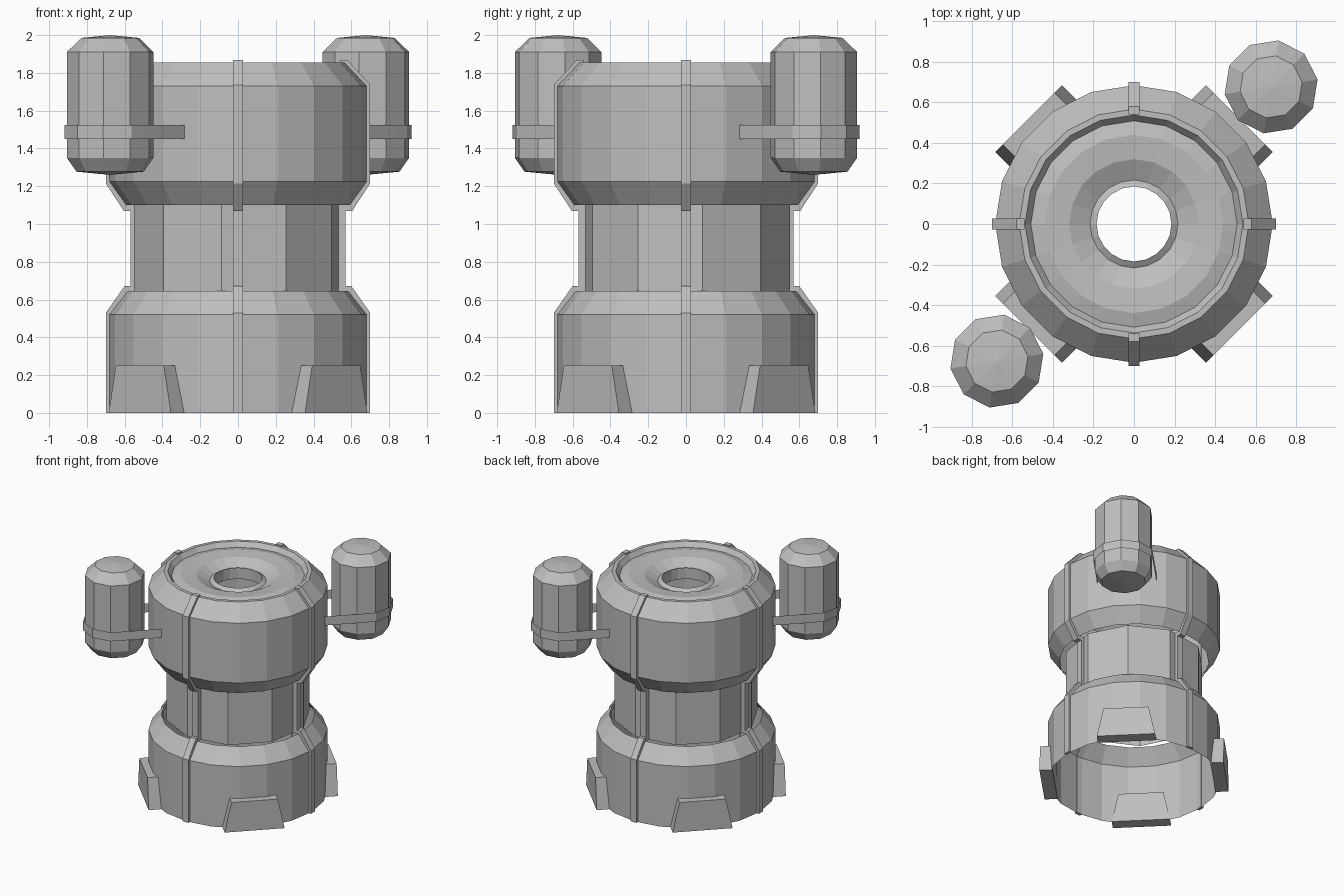
import bpy, bmesh, math
from mathutils import Matrix, Vector

if "Cube" in bpy.data.objects:
    bpy.data.objects.remove(bpy.data.objects["Cube"])

grey = bpy.data.materials.new("plain_grey")
grey.diffuse_color = (0.52, 0.52, 0.52, 1)
grey.use_nodes = True
grey.node_tree.nodes["Principled BSDF"].inputs["Base Color"].default_value = grey.diffuse_color


def finish(name, bm, normals=True):
    if normals:
        bmesh.ops.recalc_face_normals(bm, faces=bm.faces)
    me = bpy.data.meshes.new(name)
    bm.to_mesh(me)
    bm.free()
    me.materials.append(grey)
    ob = bpy.data.objects.new(name, me)
    bpy.context.collection.objects.link(ob)
    return ob


def lathe(name, profile, sides, phase=0.0, centre=(0, 0)):
    """Flat-faced surface of revolution from (radius, z), listed so faces point outwards."""
    bm = bmesh.new()
    rings = []
    for r, z in profile:
        if r == 0:
            rings.append([bm.verts.new((centre[0], centre[1], z))] * sides)
        else:
            angles = [math.radians(phase) + math.tau * i / sides for i in range(sides)]
            rings.append([bm.verts.new((centre[0] + r * math.cos(a),
                                        centre[1] + r * math.sin(a), z)) for a in angles])
    for low, high in zip(rings, rings[1:]):
        for i in range(sides):
            j = (i + 1) % sides
            loop = [low[i], low[j], high[j], high[i]]
            bm.faces.new(list(dict.fromkeys(loop)))
    return finish(name, bm, normals=False)


# Hollow body: lower drum, ten-sided neck, upper drum
lathe("lower_drum", [(.685, 0), (.685, .52), (.587, .645)], 20)
lathe("neck", [(.557, .64), (.557, 1.11)], 10, phase=9)
lathe("upper_drum", [(.595, 1.10), (.685, 1.225), (.685, 1.73), (.567, 1.855),
                     (.538, 1.855), (.508, 1.815)], 20)

# Recessed dish with an open central hole
lathe("top_dish", [(.515, 1.815), (.44, 1.835), (.32, 1.825), (.217, 1.775),
                   (.185, 1.795), (.185, 1.70)], 20)

# Four ribs that hug the body outline
rib = [(.54, 1.868), (.58, 1.868), (.70, 1.737), (.70, 1.215), (.605, 1.07),
       (.57, 1.07), (.57, .672), (.60, .672), (.70, .53), (.70, 0),
       (.675, 0), (.675, .515), (.575, .64), (.53, .64), (.53, 1.10),
       (.585, 1.11), (.675, 1.23), (.675, 1.725), (.56, 1.845), (.54, 1.845)]
for k in range(4):
    bm = bmesh.new()
    face = bm.faces.new([bm.verts.new((r, -.027, z)) for r, z in rib])
    new = bmesh.ops.extrude_face_region(bm, geom=[face])["geom"]
    bmesh.ops.translate(bm, vec=(0, .054, 0),
                        verts=[v for v in new if isinstance(v, bmesh.types.BMVert)])
    bmesh.ops.rotate(bm, verts=bm.verts, matrix=Matrix.Rotation(k * math.pi / 2, 3, 'Z'))
    finish(f"rib_{k + 1}", bm)

# Four tapered feet on the diagonals
for k in range(4):
    bm = bmesh.new()
    bmesh.ops.create_cube(bm, size=1)
    for v in bm.verts:
        top = v.co.z > 0
        width = .18 if top else .233
        v.co = Vector((.735 if v.co.x > 0 else .63,
                       math.copysign(width, v.co.y), .25 if top else 0))
    bmesh.ops.rotate(bm, verts=bm.verts,
                     matrix=Matrix.Rotation(math.radians(45 + 90 * k), 3, 'Z'))
    finish(f"foot_{k + 1}", bm)

# Two side tanks, each held by a thin U-shaped strap
for k, s in enumerate((1, -1)):
    lathe(f"tank_{k + 1}", [(0, 1.26), (.18, 1.277), (.232, 1.35), (.232, 1.91),
                            (.155, 1.985), (0, 2.0)], 10, 9, (.677 * s, .677 * s))
    path = [(.61, -.236), (.957, -.236)]
    path += [(.957 + .246 * math.cos(math.radians(a)), .246 * math.sin(math.radians(a)))
             for a in (-72, -36, 0, 36, 72)]
    path += [(.957, .236), (.61, .236)]
    bm = bmesh.new()
    low = [bm.verts.new((x, y, 1.45)) for x, y in path]
    high = [bm.verts.new((x, y, 1.525)) for x, y in path]
    for i in range(len(path) - 1):
        bm.faces.new((low[i], low[i + 1], high[i + 1], high[i]))
    bmesh.ops.rotate(bm, verts=bm.verts,
                     matrix=Matrix.Rotation(math.radians(45 + 180 * k), 3, 'Z'))
    finish(f"tank_strap_{k + 1}", bm, normals=False)
